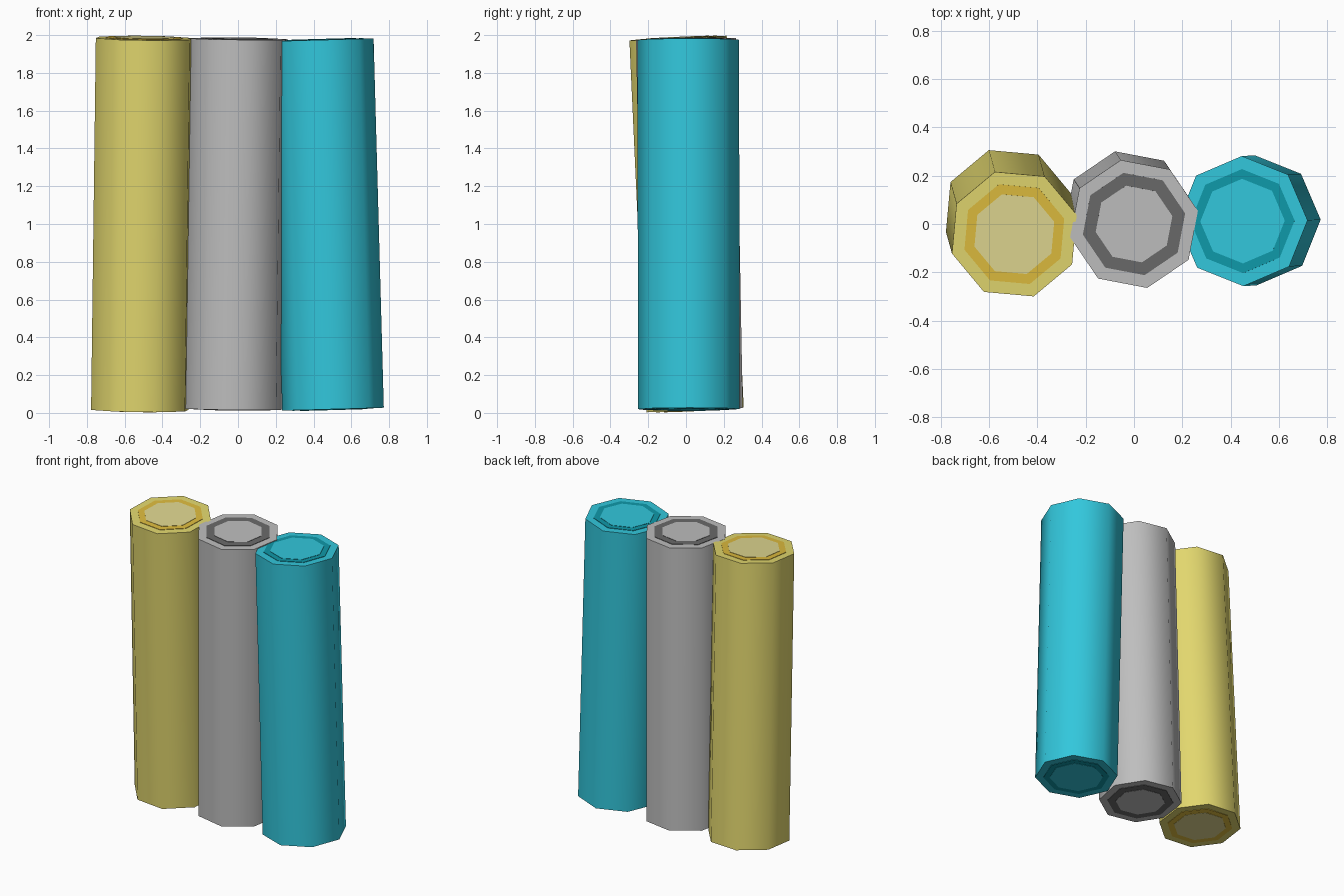
import bpy, bmesh, math
from mathutils import Vector

if "Cube" in bpy.data.objects:
    bpy.data.objects.remove(bpy.data.objects["Cube"])

SIDES = 8


def material(name, r, g, b):
    # 8-bit sRGB to linear
    lin = [((c / 255 + 0.055) / 1.055) ** 2.4 if c > 10 else c / 255 / 12.92 for c in (r, g, b)]
    m = bpy.data.materials.new(name)
    m.diffuse_color = (*lin, 1)
    m.use_nodes = True
    m.node_tree.nodes["Principled BSDF"].inputs["Base Color"].default_value = m.diffuse_color
    return m


yellow = material("pale yellow", 226, 215, 110)
gold = material("gold ring", 222, 188, 62)
cream = material("cream yellow", 224, 215, 144)
grey = material("light grey", 190, 190, 190)
dark_grey = material("dark grey", 106, 106, 106)
teal = material("turquoise", 50, 199, 220)
dark_teal = material("dark turquoise", 15, 153, 169)


def rod(name, bottom, top, radius, turn, core, mats):
    """Octagonal rod between two points, with a ring and a core on both ends."""
    bottom, top = Vector(bottom), Vector(top)
    axis = top - bottom
    half = axis.length / 2
    # end profile from rim to core: radius factor, height above the end, material
    end = [(1, 0, 0), (0.8, 0, 0), (0.8, 0.003, 1), (core, 0.003, 1), (core, 0.005, 2)]
    stations = [(r, -half - h, m) for r, h, m in reversed(end)]
    stations += [(r, half + h, m) for r, h, m in end]

    bm = bmesh.new()
    loops = []
    for r, z, _ in stations:
        loops.append([bm.verts.new((radius * r * math.cos(turn + k * math.tau / SIDES),
                                    radius * r * math.sin(turn + k * math.tau / SIDES), z))
                      for k in range(SIDES)])
    for i in range(len(loops) - 1):
        a, b = loops[i], loops[i + 1]
        for k in range(SIDES):
            n = (k + 1) % SIDES
            f = bm.faces.new((a[k], a[n], b[n], b[k]))
            f.material_index = min(stations[i][2], stations[i + 1][2])
    # core discs
    for cap in (loops[0][::-1], loops[-1]):
        bm.faces.new(cap).material_index = 2
    bm.normal_update()

    # walls of the raised ring share the ring colour
    for f in bm.faces:
        heights = [abs(v.co.z) for v in f.verts]
        if max(heights) > half + 0.002 and f.material_index == 0:
            f.material_index = 1

    mesh = bpy.data.meshes.new(name)
    bm.to_mesh(mesh)
    bm.free()
    for m in mats:
        mesh.materials.append(m)
    ob = bpy.data.objects.new(name, mesh)
    bpy.context.collection.objects.link(ob)
    ob.location = (bottom + top) / 2
    ob.rotation_euler = Vector((0, 0, 1)).rotation_difference(axis).to_euler()

    # rounded shading on the sides, sharp rims
    bpy.ops.object.select_all(action='DESELECT')
    ob.select_set(True)
    bpy.context.view_layer.objects.active = ob
    bpy.ops.object.shade_smooth_by_angle(angle=math.radians(50))


rod("left_rod", (-0.52, 0.048, 0.016), (-0.495, -0.042, 1.984), 0.27,
    math.radians(17.3), 0.64, (yellow, gold, cream))
rod("middle_rod", (-0.024, 0.036, 0.02), (0, 0, 1.98), 0.27,
    math.radians(11.7), 0.6, (grey, dark_grey, grey))
rod("right_rod", (0.503, 0.015, 0.02), (0.449, 0.012, 1.975), 0.269,
    math.radians(0.7), 0.65, (teal, dark_teal, teal))
